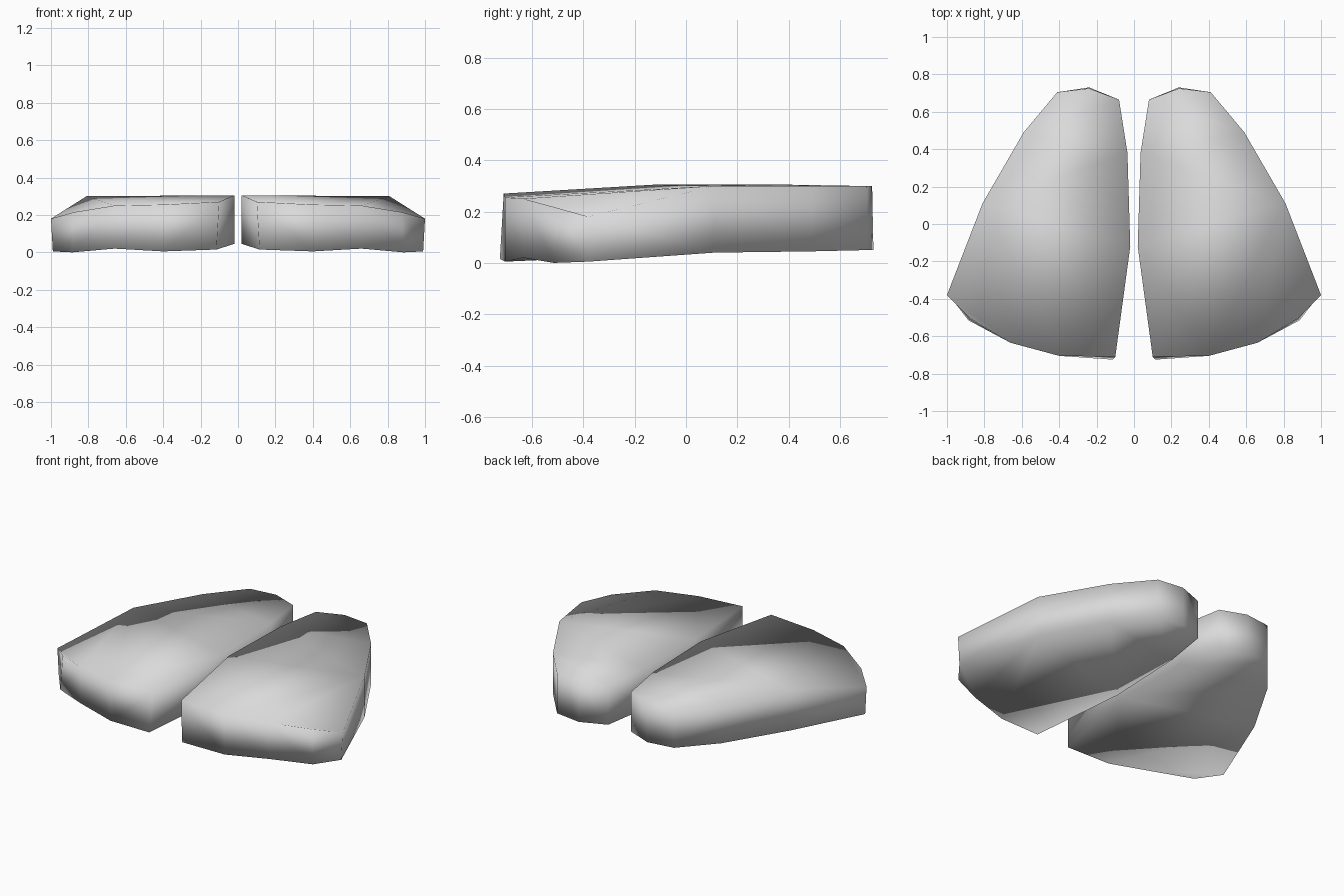
import bpy
import bmesh

cube = bpy.data.objects.get("Cube")
if cube:
    bpy.data.objects.remove(cube, do_unlink=True)

# One plain grey material
grey = bpy.data.materials.new("light grey")
grey.use_nodes = True
colour = (0.7, 0.7, 0.7, 1)
grey.diffuse_color = colour
grey.node_tree.nodes["Principled BSDF"].inputs["Base Color"].default_value = colour

# Outline of one pad, from the front inner corner round the outer side:
# x, y, top height, bottom height
RIM = [
    (0.10, -0.71, 0.27, 0.015),
    (0.40, -0.705, 0.255, 0.005),
    (0.66, -0.635, 0.25, 0.02),
    (0.875, -0.505, 0.215, 0.0),
    (1.00, -0.38, 0.18, 0.005),
    (0.81, 0.11, 0.30, 0.04),
    (0.59, 0.49, 0.30, 0.045),
    (0.41, 0.705, 0.30, 0.05),
    (0.24, 0.725, 0.30, 0.05),
    (0.08, 0.665, 0.30, 0.05),
    (0.035, 0.38, 0.305, 0.05),
    (0.02, -0.12, 0.305, 0.045),
]
# The caps bend along these folds toward the low outer corner
CAP = [(0, 1, 11), (1, 5, 11), (1, 2, 5), (2, 4, 5), (2, 3, 4),
       (5, 6, 10, 11), (6, 7, 9, 10), (7, 8, 9)]
# Where the lower rim flares slightly past the upper rim
FLARE = {0: (0.015, -0.015), 3: (0.01, -0.01), 4: (-0.01, 0.0), 8: (0.0, 0.005)}


def make_pad(name, side):
    bm = bmesh.new()
    top = [bm.verts.new((side * x, y, t)) for x, y, t, b in RIM]
    bottom = []
    for i, (x, y, t, b) in enumerate(RIM):
        dx, dy = FLARE.get(i, (0, 0))
        bottom.append(bm.verts.new((side * (x + dx), y + dy, b)))

    # Upper and lower caps
    for ids in CAP:
        bm.faces.new([top[i] for i in ids])
        bm.faces.new([bottom[i] for i in reversed(ids)])
    # Side wall
    for i in range(len(RIM)):
        j = (i + 1) % len(RIM)
        bm.faces.new((top[i], bottom[i], bottom[j], top[j]))

    bmesh.ops.recalc_face_normals(bm, faces=bm.faces[:])
    for face in bm.faces:
        face.smooth = True
    mesh = bpy.data.meshes.new(name)
    bm.to_mesh(mesh)
    bm.free()
    mesh.materials.append(grey)
    pad = bpy.data.objects.new(name, mesh)
    bpy.context.collection.objects.link(pad)


make_pad("left_pad", 1)
make_pad("right_pad", -1)
